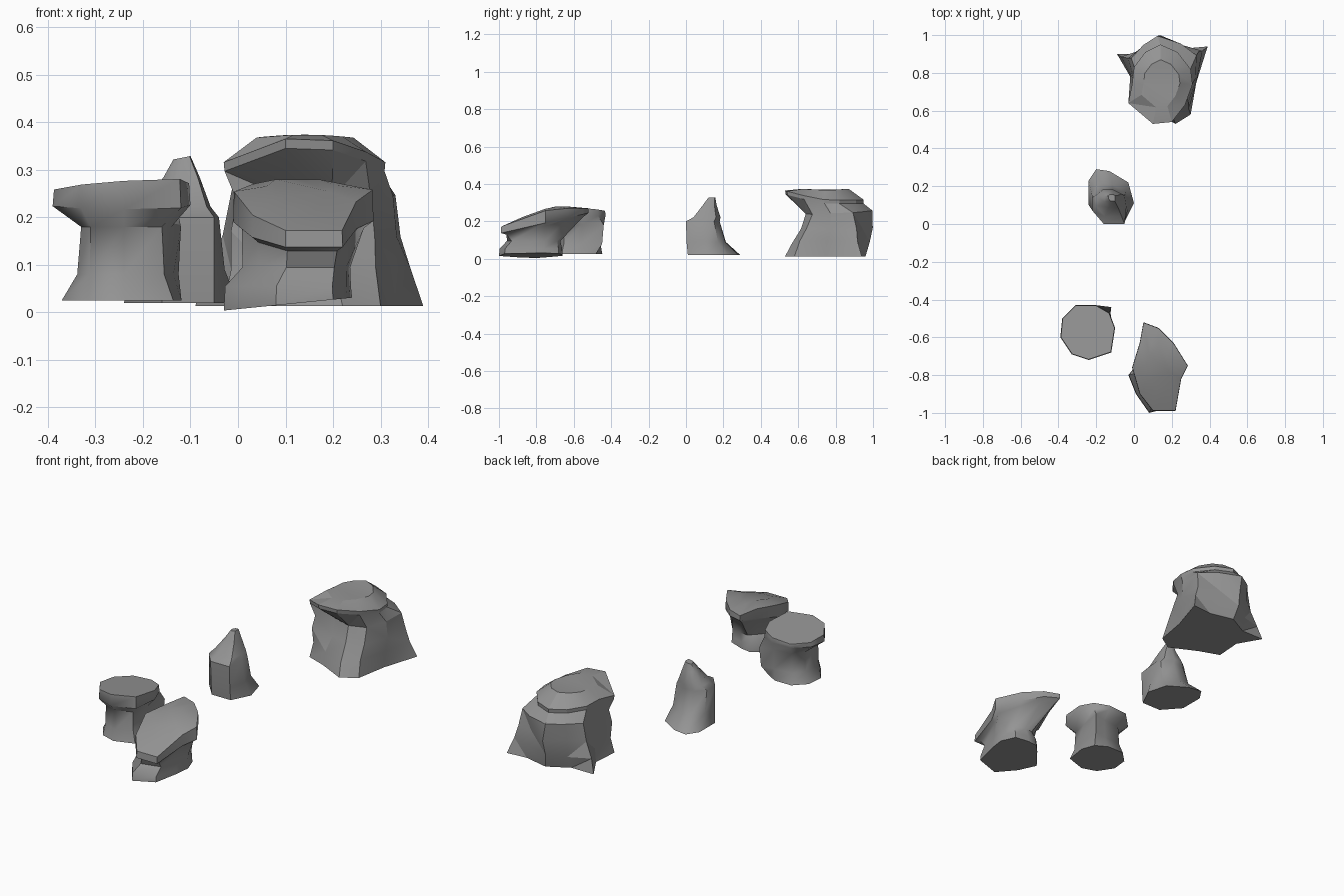
import bpy
import bmesh
import math
import random
from mathutils import Vector

random.seed(4)

default_cube = bpy.data.objects.get("Cube")
if default_cube:
    bpy.data.objects.remove(default_cube, do_unlink=True)

# One plain stone colour
stone = bpy.data.materials.new("grey_stone")
stone.use_nodes = True
stone.diffuse_color = (0.3, 0.3, 0.3, 1)
shader = next(n for n in stone.node_tree.nodes if n.type == "BSDF_PRINCIPLED")
shader.inputs["Base Color"].default_value = stone.diffuse_color
shader.inputs["Roughness"].default_value = 0.8


def outline(*points):
    """Plan outline given in hundredths of a unit."""
    return [Vector(p) / 100 for p in points]


def resize(shape, factor, move=(0, 0)):
    """Scale an outline about its middle, then move it."""
    middle = sum(shape, Vector((0, 0))) / len(shape)
    return [middle + (p - middle) * factor + Vector(move) for p in shape]


def blend(first, second, amount):
    return [a.lerp(b, amount) for a, b in zip(first, second)]


def ring(shape, height, rough=0):
    """Lift an outline to a height, which may be a function of x and y."""
    lifted = []
    for p in shape:
        z = height(p.x, p.y) if callable(height) else height
        bump = Vector([random.uniform(-rough, rough) for axis in range(3)])
        lifted.append(Vector((p.x, p.y, z)) + bump)
    return lifted


def make_rock(name, rings, sharp_angle, facet=False):
    """Skin a stack of rings, close both ends and shade the result."""
    bm = bmesh.new()
    loops = [[bm.verts.new(p) for p in points] for points in rings]
    count = len(loops[0])
    for low, high in zip(loops, loops[1:]):
        for i in range(count):
            j = (i + 1) % count
            bm.faces.new((low[i], low[j], high[j], high[i]))
    bm.faces.new(list(reversed(loops[0])))
    bm.faces.new(loops[-1])
    if facet:
        bmesh.ops.triangulate(bm, faces=bm.faces[:])
    bmesh.ops.recalc_face_normals(bm, faces=bm.faces[:])
    mesh = bpy.data.meshes.new(name)
    bm.to_mesh(mesh)
    bm.free()
    mesh.materials.append(stone)
    rock = bpy.data.objects.new(name, mesh)
    bpy.context.collection.objects.link(rock)
    bpy.ops.object.select_all(action="DESELECT")
    bpy.context.view_layer.objects.active = rock
    rock.select_set(True)
    bpy.ops.object.shade_smooth_by_angle(angle=math.radians(sharp_angle))


# Flat-topped stump rock with a narrow neck and a small spur at the back
stump = outline((-24, -72), (-12, -68), (-10, -55), (-13, -47), (-20, -43),
                (-31, -43), (-38, -50), (-39, -60), (-33, -69))
neck = outline((-24, -68), (-16, -65), (-14, -56), (-12, -44), (-19, -46),
               (-29, -47), (-33, -52), (-33, -60), (-31, -66))
make_rock("stump_rock", [
    ring(resize(stump, 0.87), 0.025),
    ring(blend(resize(stump, 0.87), neck, 0.8), 0.08),
    ring(neck, 0.18),
    ring(stump, lambda x, y: 0.225 + 0.05 * (y + 0.57)),
    ring(resize(stump, 0.98),
         lambda x, y: 0.265 + 0.06 * (x + 0.24) - 0.08 * (y + 0.57)),
], 48)

# Leaning rock with a slab top that dips to the front
slab = outline((10, -99), (22, -99), (25, -82), (28.5, -75), (21, -63),
               (13, -55), (5, -52), (3, -63), (-1, -76), (3, -90))
foot = outline((8, -100), (20, -97), (23, -84), (24, -76), (21, -68),
               (14, -66), (9, -66), (5, -70), (-3, -80), (1, -90))


def slab_top(x, y):
    return min(0.27, 0.168 + 0.36 * (y + 1))


def slab_under(x, y):
    return 0.135 + 0.23 * (y + 1)


make_rock("leaning_rock", [
    ring(foot, lambda x, y: 0.004 + 0.1 * (x + 0.03)),
    ring(resize(foot, 0.98), 0.055),
    ring(resize(foot, 0.84, (0.015, 0.01)), 0.095),
    ring(resize(slab, 0.87), lambda x, y: slab_under(x, y) - 0.015),
    ring(slab, slab_under),
    ring(resize(slab, 0.99), slab_top),
    ring(resize(slab, 0.5), lambda x, y: slab_top(x, y) + 0.01),
], 48)

# Pointed rock: a block with a ledge in front of its peak
block = outline((-16, 1), (-5, 1), (0, 11), (-3, 22),
                (-13, 28), (-20, 29), (-24, 23), (-24, 10))
ledge = outline((-16, 0), (-5, 0), (-4, 9), (-5, 15),
                (-11, 18), (-17, 18), (-22, 14), (-22, 7))
make_rock("pointed_rock", [
    ring(block, 0.02),
    ring(blend(block, ledge, 0.7), 0.09),
    ring(ledge, 0.2),
    ring(resize(ledge, 0.8, (0, 0.02)), 0.222),
    ring(resize(ledge, 0.42, (0.01, 0.03)), 0.285),
    ring(resize(ledge, 0.2, (0.01, 0.04)), lambda x, y: 0.325 + 0.2 * (x + 0.12)),
], 45)

# Large craggy boulder: a cap overhangs the front and slopes into the back
base = outline((22, 53), (30, 58), (33, 75), (39, 94), (28, 93), (15, 96),
               (4, 90), (-9, 90), (-2, 78), (-3, 64), (8, 60))
waist = outline((20, 64), (28, 67), (33, 77), (33, 89), (25, 95), (13, 100),
                (5, 95), (-1, 88), (0, 77), (0, 65), (10, 67))
cap = outline((20, 54), (27, 63), (31, 74), (30, 82), (23, 91), (14, 95),
              (6, 91), (0, 83), (-1, 74), (-3, 64), (10, 53))


def cap_height(x, y):
    return 0.368 - 1.8 * (x - 0.14) ** 2 - 0.35 * max(0, y - 0.8)


make_rock("overhang_boulder", [
    ring(base, 0.013),
    ring(blend(base, waist, 0.35), 0.085, 0.01),
    ring(blend(base, waist, 0.75), 0.165, 0.01),
    ring(waist, lambda x, y: 0.235 + 0.07 * (y - 0.64), 0.006),
    ring(resize(cap, 0.99), lambda x, y: cap_height(x, y) - 0.02),
    ring(cap, cap_height),
    ring(resize(cap, 0.6), lambda x, y: 0.374 - 0.6 * (x - 0.14) ** 2),
], 20, facet=True)
